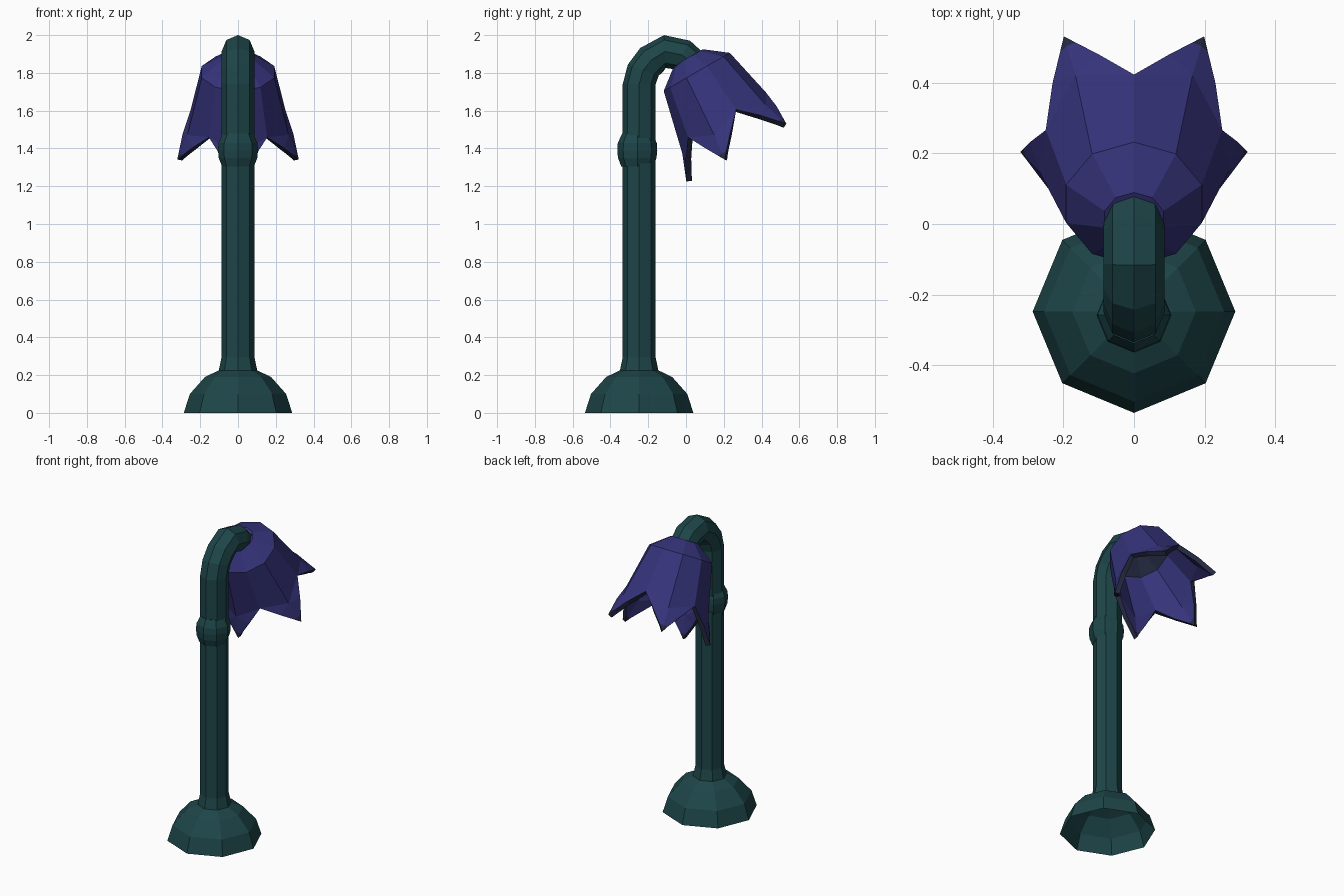
import bpy, bmesh
from math import sin, cos, radians, pi
from mathutils import Vector

if "Cube" in bpy.data.objects:
    bpy.data.objects.remove(bpy.data.objects["Cube"])


def material(name, rgb):
    m = bpy.data.materials.new(name)
    m.diffuse_color = (*rgb, 1)
    m.use_nodes = True
    m.node_tree.nodes["Principled BSDF"].inputs["Base Color"].default_value = m.diffuse_color
    return m


TEAL = material("dark teal", (0.0125, 0.06, 0.066))
PURPLE = material("deep violet", (0.036, 0.033, 0.195))
SLATE = material("dark slate", (0.017, 0.022, 0.05))


def finish(bm, name, *mats):
    bmesh.ops.recalc_face_normals(bm, faces=bm.faces)
    me = bpy.data.meshes.new(name)
    bm.to_mesh(me)
    bm.free()
    for m in mats:
        me.materials.append(m)
    ob = bpy.data.objects.new(name, me)
    bpy.context.collection.objects.link(ob)
    return ob


def bridge(bm, a, b):
    n = len(a)
    for i in range(n):
        bm.faces.new((a[i], a[(i + 1) % n], b[(i + 1) % n], b[i]))


def tube(name, rings, mat, capped=True):
    """Octagonal rings (y, z, tilt in degrees, radius) joined into a tube."""
    bm = bmesh.new()
    loops = []
    for y, z, tilt, r in rings:
        t = radians(tilt)
        out = Vector((0, -cos(t), sin(t)))
        c = Vector((0, y, z))
        loops.append([bm.verts.new(c + r * (Vector((1, 0, 0)) * cos(k * pi / 4) + out * sin(k * pi / 4)))
                      for k in range(8)])
    for a, b in zip(loops, loops[1:]):
        bridge(bm, a, b)
    if capped:
        bm.faces.new(loops[0])
        bm.faces.new(loops[-1])
    return finish(bm, name, mat)


# domed foot, open underneath
Y = -0.248
tube("foot", [(Y, z, 0, r) for z, r in
              ((0, .287), (.1, .255), (.19, .175), (.226, .1))], TEAL, False)

# stem with flared bottom and hooked top
S = 0.087
tube("stem", [(Y, .224, 0, .102), (Y, .295, 0, S), (Y, 1.74, 0, S),
              (-.226, 1.815, 20, S), (-.181, 1.87, 45, S), (-.112, 1.913, 87, S),
              (-.022, 1.895, 120, S), (.018, 1.865, 150, .084)], TEAL)

# swollen collar on the stem
tube("collar", [(Y - .01, z, 0, r) for z, r in
                ((1.305, .085), (1.35, .102), (1.39, .106), (1.43, .103), (1.478, .08))], TEAL)

# bell flower: five petals around a tilted axis
C = Vector((0, .057, 1.805))
AXIS = Vector((0, .5, -.866))
U = Vector((0, .866, .5))
bm = bmesh.new()


def point(s, r, deg):
    a = radians(deg)
    return bm.verts.new(C + AXIS * s + r * (U * cos(a) + Vector((1, 0, 0)) * sin(a)))


crown = [point(-.088, .088, 36 * k) for k in range(10)]
shoulder = [point(0, .202, 36 * k) for k in range(10)]
# even corners are the notches between petals, odd ones the petal middles
rim = [point(.335, .282, 36 * k) if k % 2 else point(.277, .263, 36 * k) for k in range(10)]
bm.faces.new(crown)
bridge(bm, crown, shoulder)
bridge(bm, shoulder, rim)
for k in range(1, 10, 2):
    n1, mid, n2 = rim[k - 1], rim[k], rim[(k + 1) % 10]
    left, right = point(.37, .293, 36 * k - 16), point(.37, .293, 36 * k + 16)
    tip = point(.475, .338, 36 * k)
    for f in ((n1, mid, left), (left, mid, tip), (mid, right, tip), (mid, n2, right)):
        bm.faces.new(f)
# cut across the petal tips so they can take the darker colour
TIP = .44
bmesh.ops.bisect_plane(bm, geom=bm.verts[:] + bm.edges[:] + bm.faces[:],
                       plane_co=C + AXIS * TIP, plane_no=AXIS)
flower = finish(bm, "flower_bell", PURPLE, SLATE)

# petal thickness, growing inward, with dark rim edges
mod = flower.modifiers.new("thickness", "SOLIDIFY")
mod.thickness = 0.03
mod.offset = -1 if flower.data.polygons[0].normal.dot(AXIS) < 0 else 1
mod.material_offset_rim = 1
bpy.context.view_layer.update()
graph = bpy.context.evaluated_depsgraph_get()
flower.data = bpy.data.meshes.new_from_object(flower.evaluated_get(graph))
flower.modifiers.clear()

# dark inner ceiling and dark tips
for p in flower.data.polygons:
    d = p.center - C
    s = d.dot(AXIS)
    outward = p.normal.dot(d - AXIS * s) - p.normal.dot(AXIS) * .1
    if s > TIP or (s < .03 and outward < 0):
        p.material_index = 1
